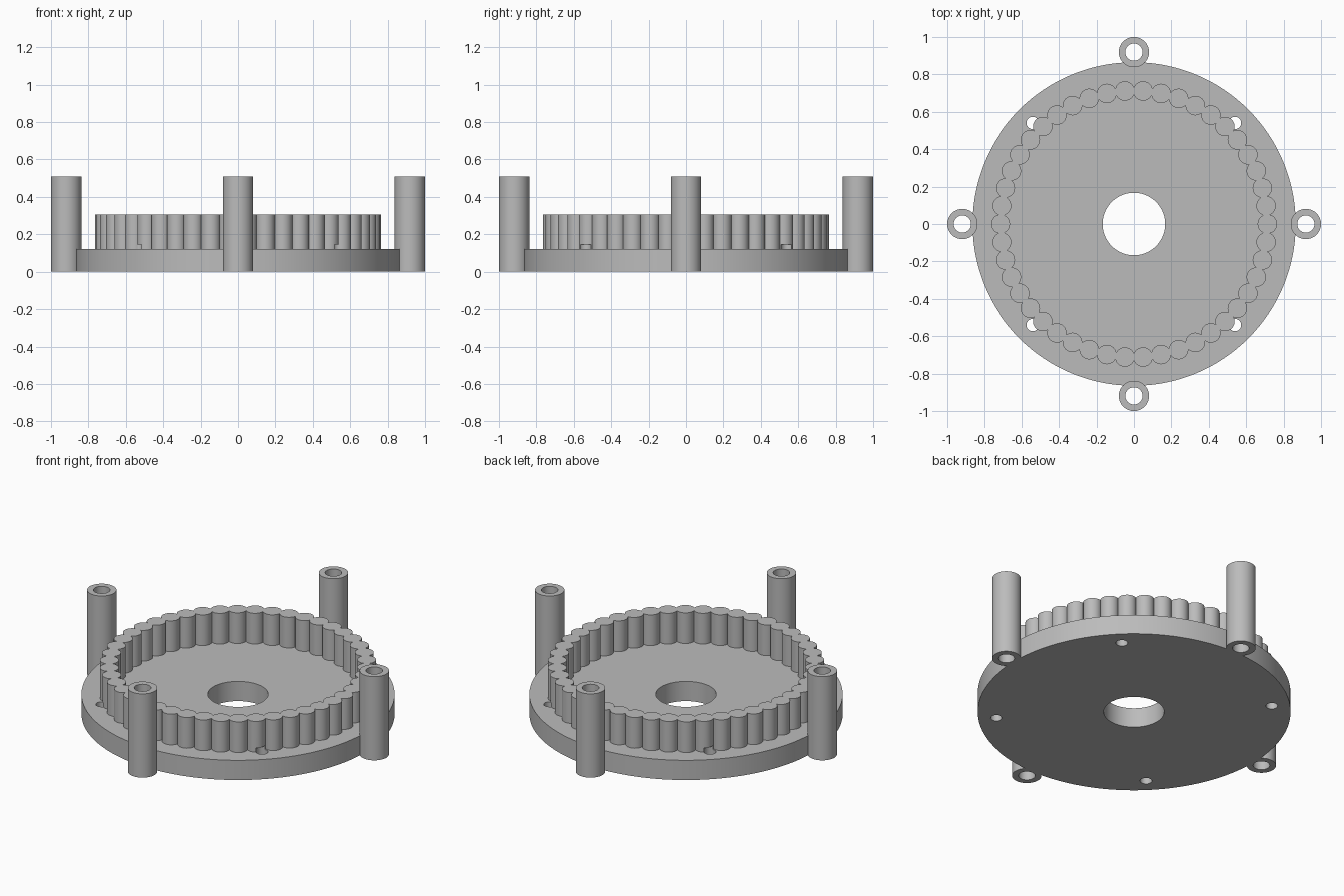
import bpy, bmesh
from math import sin, cos, pi, radians

cube = bpy.data.objects.get("Cube")
if cube:
    bpy.data.objects.remove(cube, do_unlink=True)

grey = bpy.data.materials.new("plain_grey")
grey.use_nodes = True
GREY = (0.5, 0.5, 0.5, 1)
grey.diffuse_color = GREY
grey.node_tree.nodes["Principled BSDF"].inputs["Base Color"].default_value = GREY


def around(count, radius, start=0.0):
    """Evenly spaced points on a circle."""
    return [(radius * cos(start + 2 * pi * i / count),
             radius * sin(start + 2 * pi * i / count)) for i in range(count)]


def finish(name, bm):
    bmesh.ops.recalc_face_normals(bm, faces=bm.faces)
    mesh = bpy.data.meshes.new(name)
    bm.to_mesh(mesh)
    bm.free()
    mesh.materials.append(grey)
    obj = bpy.data.objects.new(name, mesh)
    bpy.context.collection.objects.link(obj)
    return obj


def tube(name, centre, outer, inner, height, sides):
    """Upright tube standing on the ground."""
    bm = bmesh.new()
    section = [(outer, 0), (outer, height), (inner, height), (inner, 0)]
    loops = [[bm.verts.new((centre[0] + x, centre[1] + y, z))
              for x, y in around(sides, r)] for r, z in section]
    for a, b in zip(loops, loops[1:] + loops[:1]):
        for i in range(sides):
            j = (i + 1) % sides
            bm.faces.new((a[i], a[j], b[j], b[i]))
    return finish(name, bm)


def rods(name, centres, radius, bottom, top, sides):
    """Group of solid upright cylinders in one mesh."""
    bm = bmesh.new()
    for cx, cy in centres:
        low, high = [[bm.verts.new((cx + x, cy + y, z))
                      for x, y in around(sides, radius)] for z in (bottom, top)]
        bm.faces.new(low[::-1])
        bm.faces.new(high)
        for i in range(sides):
            j = (i + 1) % sides
            bm.faces.new((low[i], low[j], high[j], high[i]))
    return finish(name, bm)


# Base plate with a central opening, and the scalloped ring on it
plate = tube("base_plate", (0, 0), 0.865, 0.167, 0.12, 128)
ring = rods("scalloped_ring", around(46, 0.713), 0.052, 0.12, 0.307, 32)

# Four small screw holes that also notch the ring
cutter = rods("screw_hole_cutter", around(4, 0.764, pi / 4), 0.033, -0.05, 0.145, 32)
cutter.hide_render = True
cutter.hide_viewport = True
for part in (plate, ring):
    cut = part.modifiers.new("screw_holes", "BOOLEAN")
    cut.operation = "DIFFERENCE"
    cut.solver = "EXACT"
    cut.use_self = part is ring
    cut.object = cutter

# Hollow posts at the rim
names = ("left_post", "back_post", "right_post", "front_post")
posts = [tube(n, c, 0.081, 0.046, 0.51, 48) for n, c in zip(names, around(4, 0.919))]

# Bake the cuts, then drop the helper
for part in (plate, ring):
    graph = bpy.context.evaluated_depsgraph_get()
    baked = bpy.data.meshes.new_from_object(part.evaluated_get(graph))
    part.modifiers.clear()
    part.data = baked
bpy.data.objects.remove(cutter, do_unlink=True)

# Smooth round walls, sharp rims
bpy.ops.object.select_all(action="DESELECT")
for part in [plate, ring] + posts:
    part.select_set(True)
bpy.context.view_layer.objects.active = plate
bpy.ops.object.shade_smooth_by_angle(angle=radians(30))
